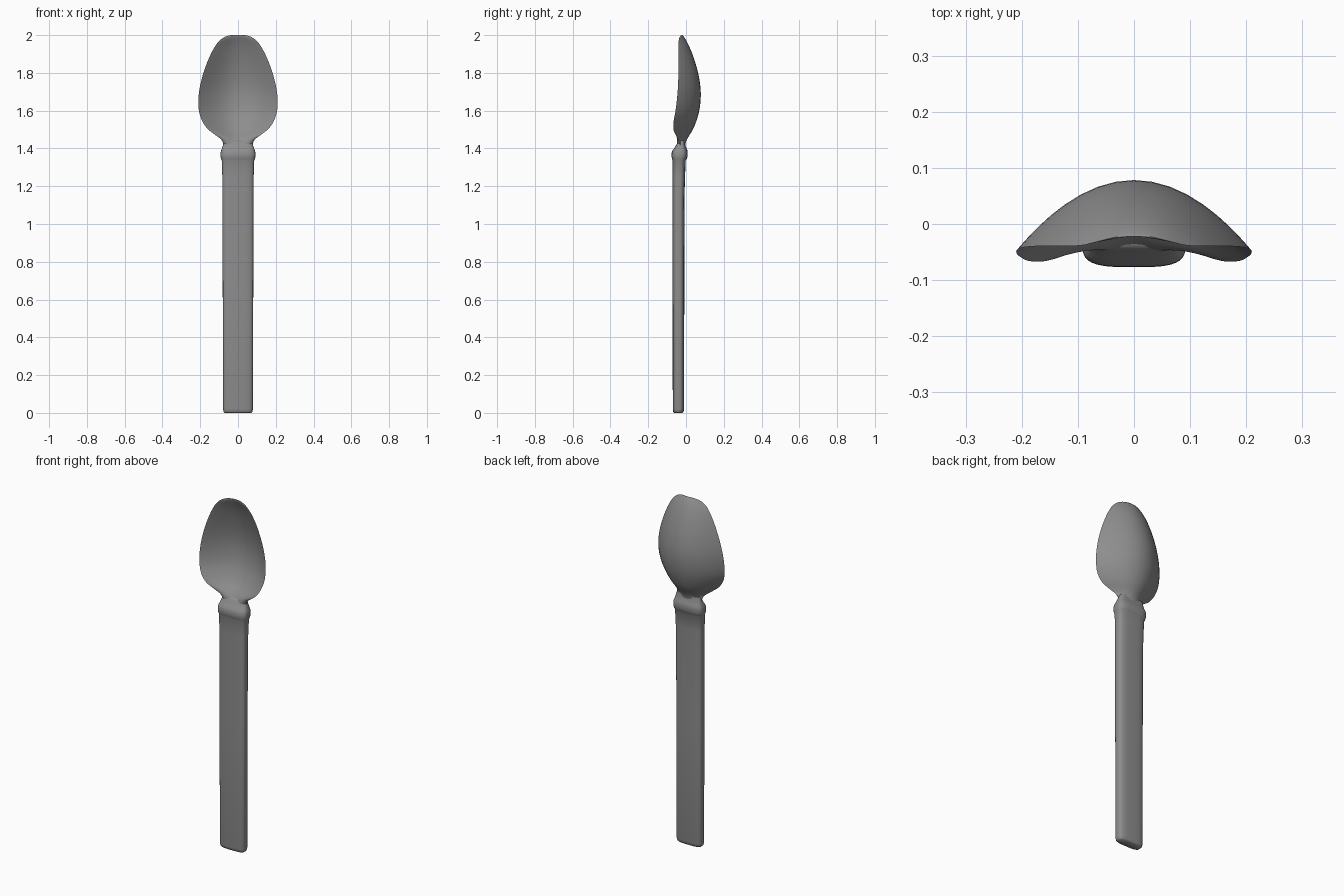
import bpy, bmesh, math

if "Cube" in bpy.data.objects:
    bpy.data.objects.remove(bpy.data.objects["Cube"])

N = 40  # points per cross-section ring
metal = bpy.data.materials.new("dark_grey")
metal.diffuse_color = (0.27, 0.27, 0.27, 1)
metal.use_nodes = True
metal.node_tree.nodes["Principled BSDF"].inputs["Base Color"].default_value = metal.diffuse_color


def resample(rows, steps):
    """Catmull-Rom interpolation through the section rows."""
    out = []
    for i in range(len(rows) - 1):
        quad = [rows[max(0, min(len(rows) - 1, i + k))] for k in (-1, 0, 1, 2)]
        for s in range(steps):
            t = s / steps
            out.append([0.5 * (2 * b + (c - a) * t + (2 * a - 5 * b + 4 * c - d) * t * t
                               + (3 * b - a - 3 * c + d) * t ** 3)
                        for a, b, c, d in zip(*quad)])
    out.append(list(rows[-1]))
    return out


def loft(name, rings):
    bm = bmesh.new()
    loops = [[bm.verts.new(p) for p in ring] for ring in rings]
    for lo, hi in zip(loops, loops[1:]):
        for i in range(N):
            j = (i + 1) % N
            bm.faces.new((lo[i], lo[j], hi[j], hi[i]))
    bm.faces.new(loops[0][::-1])
    bm.faces.new(loops[-1])
    bmesh.ops.recalc_face_normals(bm, faces=bm.faces)
    mesh = bpy.data.meshes.new(name)
    bm.to_mesh(mesh)
    bm.free()
    mesh.materials.append(metal)
    ob = bpy.data.objects.new(name, mesh)
    bpy.context.collection.objects.link(ob)
    bpy.ops.object.select_all(action='DESELECT')
    ob.select_set(True)
    bpy.context.view_layer.objects.active = ob
    bpy.ops.object.shade_smooth_by_angle(angle=math.radians(60))
    return ob


def handle_ring(z, w, y0, y1):
    """Rounded-rectangle section."""
    ring = []
    for i in range(N):
        a = 2 * math.pi * i / N
        c, s = math.cos(a), math.sin(a)
        x = w * math.copysign(abs(c) ** 0.6, c)
        y = (y0 + y1) / 2 + (y1 - y0) / 2 * math.copysign(abs(s) ** 0.6, s)
        ring.append((x, y, z))
    return ring


def bowl_ring(z, w, rim, back, thick):
    """Parabolic crescent section: outer back, then inner front."""
    ring = []
    for i in range(N):
        a = 2 * math.pi * i / N
        u = math.cos(a)
        y = rim + (back - rim) * (1 - u * u)
        if math.sin(a) < -1e-6:
            y -= thick * (1 - u ** 4)
        ring.append((w * u, y, z))
    return ring


# Handle with collar, fading into the neck: z, half width, front y, back y
handle = [(0.0, 0.070, -0.063, -0.018), (0.006, 0.076, -0.068, -0.013),
          (0.02, 0.079, -0.070, -0.010), (0.7, 0.081, -0.071, -0.009),
          (1.15, 0.082, -0.071, -0.008), (1.25, 0.083, -0.071, -0.005),
          (1.335, 0.086, -0.071, -0.002), (1.345, 0.090, -0.074, 0.004),
          (1.357, 0.092, -0.077, 0.008), (1.378, 0.092, -0.076, 0.009),
          (1.39, 0.089, -0.071, 0.007), (1.402, 0.084, -0.062, 0.002),
          (1.415, 0.080, -0.054, -0.003), (1.43, 0.076, -0.046, -0.006),
          (1.442, 0.070, -0.038, -0.008)]
loft("handle", [handle_ring(*r) for r in handle])

# Bowl and neck: z, half width, rim y, back y, centre thickness
bowl = [(1.39, 0.079, -0.028, -0.006, 0.040), (1.42, 0.079, -0.030, -0.004, 0.040),
        (1.445, 0.087, -0.040, 0.004, 0.038), (1.47, 0.118, -0.054, 0.018, 0.033),
        (1.50, 0.157, -0.066, 0.036, 0.027), (1.54, 0.187, -0.066, 0.053, 0.023),
        (1.59, 0.205, -0.057, 0.068, 0.020), (1.65, 0.210, -0.049, 0.077, 0.019),
        (1.72, 0.203, -0.043, 0.077, 0.018), (1.80, 0.183, -0.040, 0.064, 0.017),
        (1.88, 0.153, -0.039, 0.041, 0.016), (1.94, 0.122, -0.039, 0.017, 0.014),
        (1.975, 0.093, -0.038, -0.001, 0.012), (1.993, 0.064, -0.031, -0.013, 0.008),
        (2.0, 0.036, -0.024, -0.019, 0.003)]
loft("bowl", [bowl_ring(*r) for r in resample(bowl, 3)])
